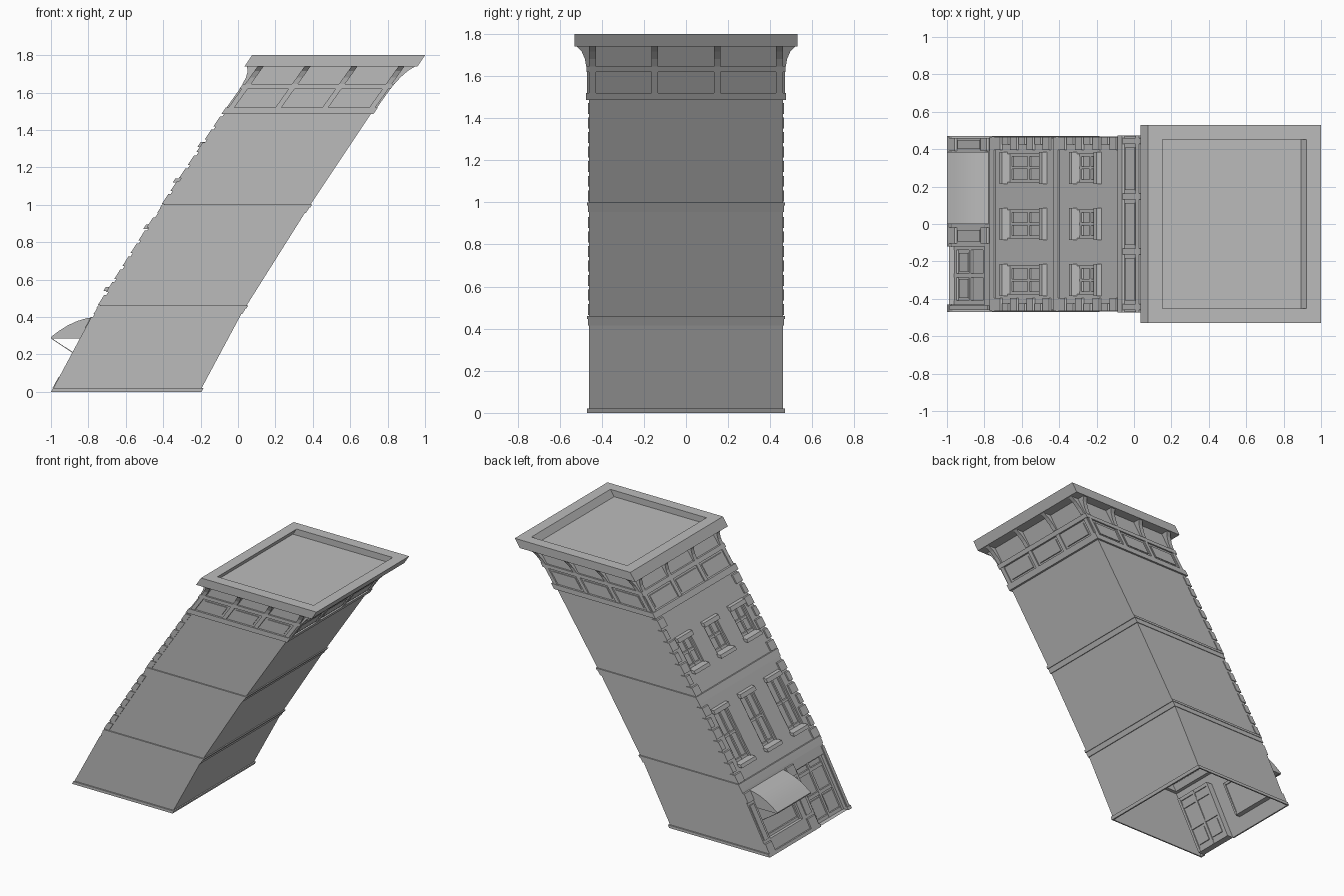
import bpy, bmesh

cube = bpy.data.objects.get("Cube")
if cube:
    bpy.data.objects.remove(cube)

grey = bpy.data.materials.new("plain_grey")
grey.use_nodes = True
colour = (0.5, 0.5, 0.5, 1)
grey.diffuse_color = colour
grey.node_tree.nodes["Principled BSDF"].inputs["Base Color"].default_value = colour

# Upright footprint; everything is leaned afterwards
FRONT, BACK, HALF = -0.99, -0.205, 0.46
MID, DEPTH = (FRONT + BACK) / 2, (BACK - FRONT) / 2
LEAN = [(0, 0), (0.42, 0.225), (0.96, 0.565), (1.5, 0.925), (1.74, 1.095), (1.8, 1.135)]
LEVELS = [z for z, _ in LEAN[:5]]


def lean(z):
    for (z0, a), (z1, b) in zip(LEAN, LEAN[1:]):
        if z <= z1:
            break
    return a + (b - a) * (z - z0) / (z1 - z0)


def finish(name, bm, leaning=True, solid=True):
    if leaning:
        for v in bm.verts:
            v.co.x += lean(v.co.z)
    if solid:
        bmesh.ops.recalc_face_normals(bm, faces=bm.faces)
    mesh = bpy.data.meshes.new(name)
    bm.to_mesh(mesh)
    bm.free()
    mesh.materials.append(grey)
    ob = bpy.data.objects.new(name, mesh)
    bpy.context.collection.objects.link(ob)
    return ob


def quad(bm, *pts):
    return bm.faces.new([bm.verts.new(p) for p in pts])


def prism(bm, a, b):
    """Solid between two matching outlines."""
    va, vb = [bm.verts.new(p) for p in a], [bm.verts.new(p) for p in b]
    bm.faces.new(va)
    bm.faces.new(vb[::-1])
    for i in range(len(va)):
        j = (i + 1) % len(va)
        bm.faces.new((va[i], vb[i], vb[j], va[j]))


def box(bm, x0, x1, y0, y1, z0, z1):
    prism(bm, *[[(x0, y0, z), (x1, y0, z), (x1, y1, z), (x0, y1, z)] for z in (z0, z1)])


def ring(bm, out, z0, z1, thick=0.03):
    """Band around the whole building."""
    x0, x1, y = FRONT - out, BACK + out, HALF + out
    box(bm, x0, x0 + thick, -y, y, z0, z1)
    box(bm, x1 - thick, x1, -y, y, z0, z1)
    for s in (-1, 1):
        box(bm, x0 + thick, x1 - thick, s * y, s * (y - thick), z0, z1)


def on_side(side, u, out, z):
    """Point on a wall: u along it, out from it."""
    axis, s = side
    if axis == "x":
        return (MID + s * (DEPTH + out), u, z)
    return (MID + u, s * (HALF + out), z)


def side_prism(bm, side, u0, u1, profile):
    prism(bm, *[[on_side(side, u, o, z) for o, z in profile] for u in (u0, u1)])


def rect(o0, o1, z0, z1):
    return [(o0, z0), (o1, z0), (o1, z1), (o0, z1)]


def face_box(bm, y0, y1, o0, o1, z0, z1):
    box(bm, FRONT - o1, FRONT - o0, y0, y1, z0, z1)


SIDES = [("x", -1), ("x", 1), ("y", -1), ("y", 1)]

# Openings in the street wall: y0, y1, z0, z1, depth
door = (-0.43, -0.12, 0.0, 0.355, 0.04)
shop = (0.01, 0.38, 0.09, 0.3, 0.03)
windows = [(c - 0.075, c + 0.075, z0, z1, 0.025)
           for c in (-0.3, 0, 0.3) for z0, z1 in ((0.56, 0.87), (1.14, 1.31))]
holes = [door, shop] + windows

# Plain walls, open underneath
bm = bmesh.new()
for z0, z1 in zip(LEVELS, LEVELS[1:]):
    quad(bm, (BACK, -HALF, z0), (BACK, HALF, z0), (BACK, HALF, z1), (BACK, -HALF, z1))
    quad(bm, (FRONT, -HALF, z0), (BACK, -HALF, z0), (BACK, -HALF, z1), (FRONT, -HALF, z1))
    quad(bm, (BACK, HALF, z0), (FRONT, HALF, z0), (FRONT, HALF, z1), (BACK, HALF, z1))
finish("plain_walls", bm, solid=False)

# Street wall with recessed openings
bm = bmesh.new()
ys = sorted({-HALF, HALF} | {y for h in holes for y in h[:2]})
zs = sorted(set(LEVELS) | {z for h in holes for z in h[2:4]})
for y0, y1 in zip(ys, ys[1:]):
    for z0, z1 in zip(zs, zs[1:]):
        y, z = (y0 + y1) / 2, (z0 + z1) / 2
        if not any(h[0] < y < h[1] and h[2] < z < h[3] for h in holes):
            quad(bm, (FRONT, y1, z0), (FRONT, y0, z0), (FRONT, y0, z1), (FRONT, y1, z1))
for y0, y1, z0, z1, d in holes:
    x = FRONT + d
    rim = [(y1, z0), (y0, z0), (y0, z1), (y1, z1)]
    quad(bm, *[(x, a, b) for a, b in rim])
    for (a, b), (c, e) in zip(rim, rim[1:] + rim[:1]):
        quad(bm, (FRONT, a, b), (FRONT, c, e), (x, c, e), (x, a, b))
finish("street_wall", bm, solid=False)


def framing(bm, hole, bar, columns, rails):
    """Outer frame with upright bars and cross rails."""
    y0, y1, z0, z1, d = hole
    for i in range(columns + 1):
        y = y0 + (y1 - y0 - bar) * i / columns
        face_box(bm, y, y + bar, -d - 0.008, -d + 0.012, z0, z1)
    for t in rails:
        z = z0 + (z1 - z0 - bar) * t
        face_box(bm, y0, y1, -d - 0.006, -d + 0.01, z, z + bar)


# Window bars, sills and lintels
bm = bmesh.new()
for w in windows:
    framing(bm, w, 0.014, 2, (0, 0.5, 1))
finish("window_frames", bm)
bm = bmesh.new()
for y0, y1, z0, z1, d in windows:
    face_box(bm, y0 - 0.01, y1 + 0.01, -0.02, 0.03, z0 - 0.02, z0)
    face_box(bm, y0 - 0.01, y1 + 0.01, -0.01, 0.025, z1, z1 + 0.025)
finish("sills_and_lintels", bm)

# Double door and shop window
bm = bmesh.new()
framing(bm, door, 0.02, 2, (0, 0.43, 0.85, 1))
for y0, y1 in ((-0.395, -0.295), (-0.255, -0.155)):
    face_box(bm, y0, y1, -0.046, -0.034, 0.04, 0.13)
finish("double_door", bm)
bm = bmesh.new()
framing(bm, shop, 0.015, 1, (0, 1))
finish("shop_window_frame", bm)

# Ground floor pilasters
bm = bmesh.new()
for y0, y1 in ((0.39, 0.46), (-0.105, -0.02)):
    face_box(bm, y0, y1, 0, 0.012, 0.02, 0.08)
    face_box(bm, y0 + 0.012, y1 - 0.012, 0, 0.008, 0.1, 0.32)
    face_box(bm, y0, y1, 0, 0.012, 0.34, 0.4)
face_box(bm, -0.46, -0.435, 0, 0.008, 0.02, 0.4)
finish("pilasters", bm)

# Plinth, left open at the doorway
bm = bmesh.new()
for side in SIDES[1:]:
    w = HALF + 0.01 if side[0] == "x" else DEPTH + 0.01
    side_prism(bm, side, -w, w, rect(0, 0.01, 0, 0.02))
for y0, y1 in ((-0.47, door[0]), (door[1], 0.47)):
    face_box(bm, y0, y1, 0, 0.01, 0, 0.02)
finish("plinth", bm)

# Floor bands
bm = bmesh.new()
for z in (0.415, 0.955):
    ring(bm, 0.005, z, z + 0.03)
    ring(bm, 0.009, z + 0.03, z + 0.045)
ring(bm, 0.014, 1.485, 1.52)
ring(bm, 0.012, 1.62, 1.645)
finish("floor_bands", bm)

# Corner stones, alternately long and short
bm = bmesh.new()
for base in (0.465, 1.005):
    for i in range(7):
        z, size = base + i * 0.069, (0.065, 0.035)[i % 2]
        for s in (-1, 1):
            y0, y1 = sorted((s * (HALF + 0.006), s * (HALF - size)))
            face_box(bm, y0, y1, -0.03, 0.012, z, z + 0.052)
finish("corner_stones", bm)

# Frieze panels, posts and flared brackets on every side
posts, panels, brackets = bmesh.new(), bmesh.new(), bmesh.new()
flare = [(0, 1.645), (0.014, 1.645), (0.02, 1.68), (0.035, 1.715), (0.058, 1.74), (0, 1.74)]
for side in SIDES:
    half = HALF if side[0] == "x" else DEPTH
    for i in range(4):
        u = (half - 0.016) * (i * 2 / 3 - 1)
        side_prism(posts, side, u - 0.016, u + 0.016, rect(0, 0.01, 1.52, 1.62))
        side_prism(brackets, side, u - 0.016, u + 0.016, flare)
        if i < 3:
            v = u + (half - 0.016) * 2 / 3
            side_prism(panels, side, u + 0.035, v - 0.035, rect(0, 0.007, 1.535, 1.605))
finish("frieze_posts", posts)
finish("frieze_panels", panels)
finish("cornice_brackets", brackets)

# Cornice slab with sunken roof
bm = bmesh.new()
box(bm, FRONT - 0.065, BACK + 0.065, -0.53, 0.53, 1.74, 1.755)
ring(bm, 0.07, 1.74, 1.8, 0.078)
finish("cornice_and_roof", bm)

# Curved awning and its stays
bm = bmesh.new()
arc = [(-0.765, 0.4), (-0.81, 0.393), (-0.86, 0.378), (-0.91, 0.355), (-0.955, 0.327),
       (-1.0, 0.293), (-1.0, 0.285), (-0.835, 0.285)]
prism(bm, *[[(x, y, z) for x, z in arc] for y in (0.0, 0.385)])
awning = finish("awning", bm, leaning=False)
bpy.context.view_layer.objects.active = awning
awning.select_set(True)
bpy.ops.object.shade_smooth_by_angle(angle=0.6)
bm = bmesh.new()
stay = [(-1.0, 0.285), (-0.993, 0.285), (-0.865, 0.2), (-0.872, 0.2)]
for y in (0.003, 0.376):
    prism(bm, *[[(x, y + t, z) for x, z in stay] for t in (0, 0.006)])
finish("awning_stays", bm, leaning=False)
